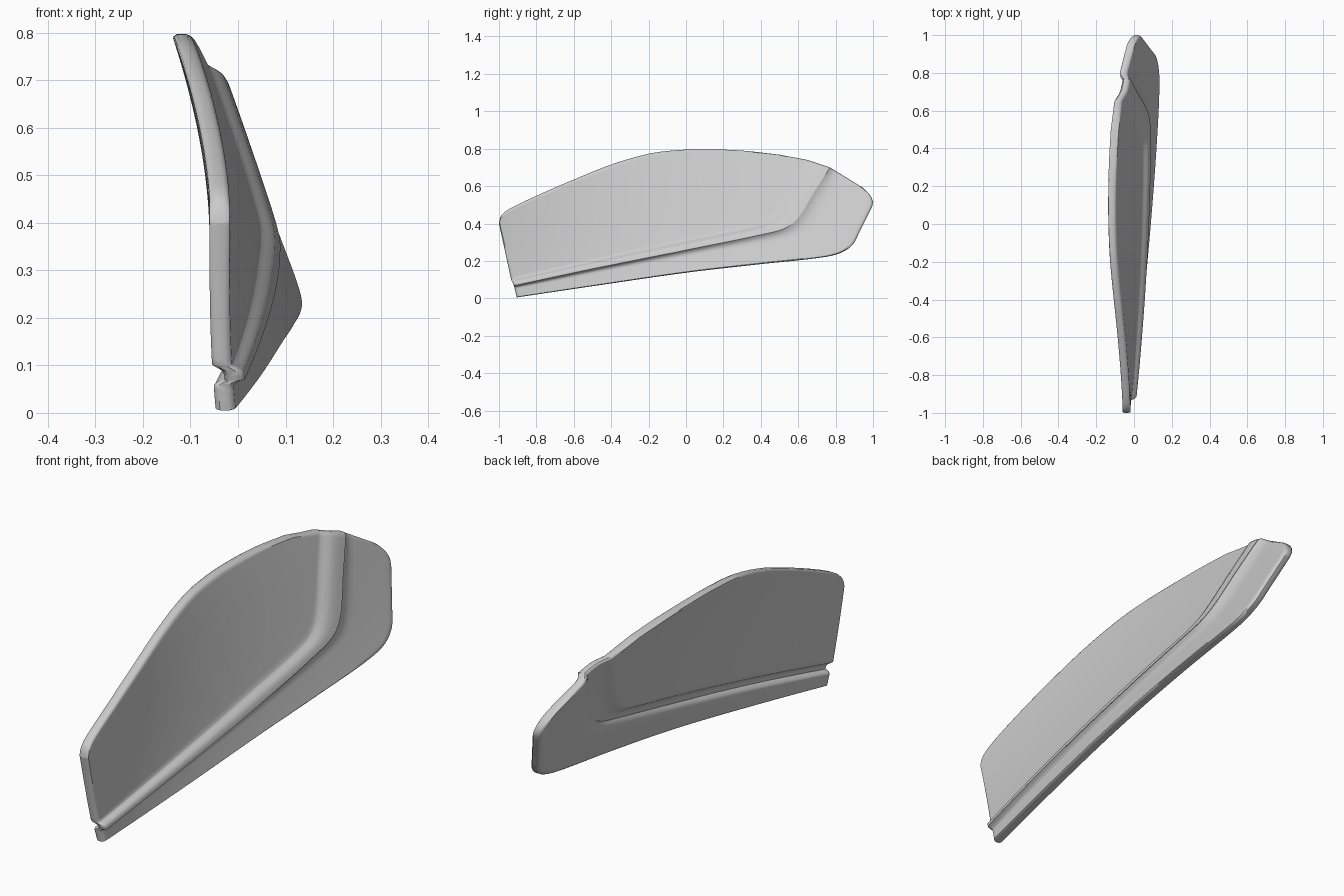
import bpy, bmesh
from mathutils import Vector

if "Cube" in bpy.data.objects:
    bpy.data.objects.remove(bpy.data.objects["Cube"])

THICK = 0.042

# Outer-surface depth samples (y, z, x), fitted with a smooth cubic
SAMPLES = [(-.9, .0, -.005), (-.55, .05, .04), (-.2, .105, .075), (0, .14, .098), (.3, .175, .115),
           (.6, .2, .127), (.8, .235, .135), (.92, .32, .115), (1, .51, .035), (.9, .61, .0),
           (.77, .70, -.06), (.65, .74, -.065), (.4, .775, -.08), (.1, .797, -.095), (-.2, .775, -.09),
           (-.43, .7, -.065), (-.67, .6, -.04), (-.9, .5, -.022), (-1, .4, -.015), (-.955, .2, -.013),
           (-.93, .08, -.018), (-.5, .15, .022), (0, .25, .054), (.4, .34, .06), (.62, .46, .042), (.7, .6, -.01)]


def basis(y, z):
    z = z * 2 - .8
    return [1, y, z, y*y, y*z, z*z, y**3, y*y*z, y*z*z, z**3]


def fit(samples):
    n = 10
    a = [[0.0] * (n + 1) for _ in range(n)]
    for y, z, x in samples:
        b = basis(y, z) + [x]
        for i in range(n):
            for j in range(n + 1):
                a[i][j] += b[i] * b[j]
    for i in range(n):
        a[i][i] += 1e-3
    for i in range(n):
        for k in range(n):
            if k != i:
                f = a[k][i] / a[i][i]
                a[k] = [p - f * q for p, q in zip(a[k], a[i])]
    return [a[i][n] / a[i][i] for i in range(n)]


COEF = fit(SAMPLES)


def depth(p):
    return sum(c * b for c, b in zip(COEF, basis(p.x, p.y)))


def curve(pts):
    """Smooth curve through points, returned as a function of arc-length fraction."""
    v = [Vector(p) for p in pts]
    v = [v[0] * 2 - v[1]] + v + [v[-1] * 2 - v[-2]]
    d = []
    for a, b, c, e in zip(v, v[1:], v[2:], v[3:]):
        # chord-limited tangents avoid overshoot on uneven spacing
        h = (c - b).length
        m0 = (c - a) * (h / max((c - b).length + (b - a).length, 1e-6))
        m1 = (e - b) * (h / max((c - b).length + (e - c).length, 1e-6))
        for k in range(16):
            t = k / 16
            d.append(b * (2*t**3 - 3*t*t + 1) + m0 * (t**3 - 2*t*t + t)
                     + c * (3*t*t - 2*t**3) + m1 * (t**3 - t*t))
    d.append(v[-2])
    s = [0]
    for a, b in zip(d, d[1:]):
        s.append(s[-1] + (b - a).length)

    def at(u):
        g = u * s[-1]
        for i in range(len(d) - 1):
            if g <= s[i + 1] or i == len(d) - 2:
                return d[i].lerp(d[i + 1], (g - s[i]) / (s[i + 1] - s[i]))
    return at


def panel(name, rows):
    """Thick sheet: each row is (curve a, curve b, blend, raised offset); last row and ends are rounded."""
    us = [0, .003, .006] + [i / 90 for i in range(1, 90)] + [.994, .997, 1]
    nu, nv = len(us), len(rows)
    bm = bmesh.new()
    front, back = [], []
    for j, (a, b, t, off) in enumerate(rows):
        fr, bk = [], []
        for i, u in enumerate(us):
            p = a(u).lerp(b(u), t)
            x = depth(p) + off
            edge = min(i, nu - 1 - i, nv - 1 - j)
            r = (.011, .003, 0)[min(edge, 2)]
            fr.append(bm.verts.new((x - r, p.x, p.y)))
            bk.append(bm.verts.new((x - THICK + r, p.x, p.y)))
        front.append(fr)
        back.append(bk)
    for g in (front, back):
        for j in range(nv - 1):
            for i in range(nu - 1):
                bm.faces.new((g[j][i], g[j][i+1], g[j+1][i+1], g[j+1][i]))
    ring = [(0, i) for i in range(nu)] + [(j, nu - 1) for j in range(1, nv)]
    ring += [(nv - 1, i) for i in range(nu - 2, -1, -1)] + [(j, 0) for j in range(nv - 2, 0, -1)]
    for (j, i), (l, k) in zip(ring, ring[1:] + ring[:1]):
        bm.faces.new((front[j][i], front[l][k], back[l][k], back[j][i]))
    bmesh.ops.recalc_face_normals(bm, faces=bm.faces)
    me = bpy.data.meshes.new(name)
    bm.to_mesh(me)
    bm.free()
    ob = bpy.data.objects.new(name, me)
    bpy.context.collection.objects.link(ob)
    bpy.ops.object.select_all(action='DESELECT')
    ob.select_set(True)
    bpy.context.view_layer.objects.active = ob
    bpy.ops.object.shade_smooth_by_angle(angle=0.7)
    return ob


# Guide lines in the side view (y, z)
step = curve([(-.92, .068), (-.5, .158), (0, .258), (.4, .34), (.53, .375), (.6, .43), (.68, .56), (.77, .70)])
crease = curve([(-.935, .1), (-.5, .2), (0, .31), (.38, .39), (.46, .435), (.52, .52), (.59, .64), (.65, .74)])
top = curve([(-1, .40), (-.99, .44), (-.95, .475), (-.8, .548), (-.6, .635), (-.4, .715), (-.2, .773),
             (-.05, .792), (.1, .797), (.3, .79), (.5, .768)])
bottom = curve([(-.905, .005), (-.5, .065), (0, .137), (.4, .183), (.7, .215), (.82, .24), (.89, .285),
                (.93, .36), (.975, .45), (1, .51), (.985, .55), (.945, .592)])

# Upper panel with raised flange along its lower edge
flange = [(0, .024), (.25, .024), (.5, .022), (.65, .017), (.8, .009), (.92, .002), (1, 0)]
body = [i / 24 for i in range(1, 24)] + [.978, .99, 1]
panel("upper_panel", [(step, crease, t, o) for t, o in flange] + [(crease, top, t, 0) for t in body])

# Lower panel, filleted up to the flange
fillet = [(0, .022), (.04, .015), (.09, .008), (.15, .003), (.22, 0)]
skirt = [.3, .4, .5, .6, .7, .8, .9, .955, .98, 1]
panel("lower_panel", [(step, bottom, t, o) for t, o in fillet] + [(step, bottom, t, 0) for t in skirt])
